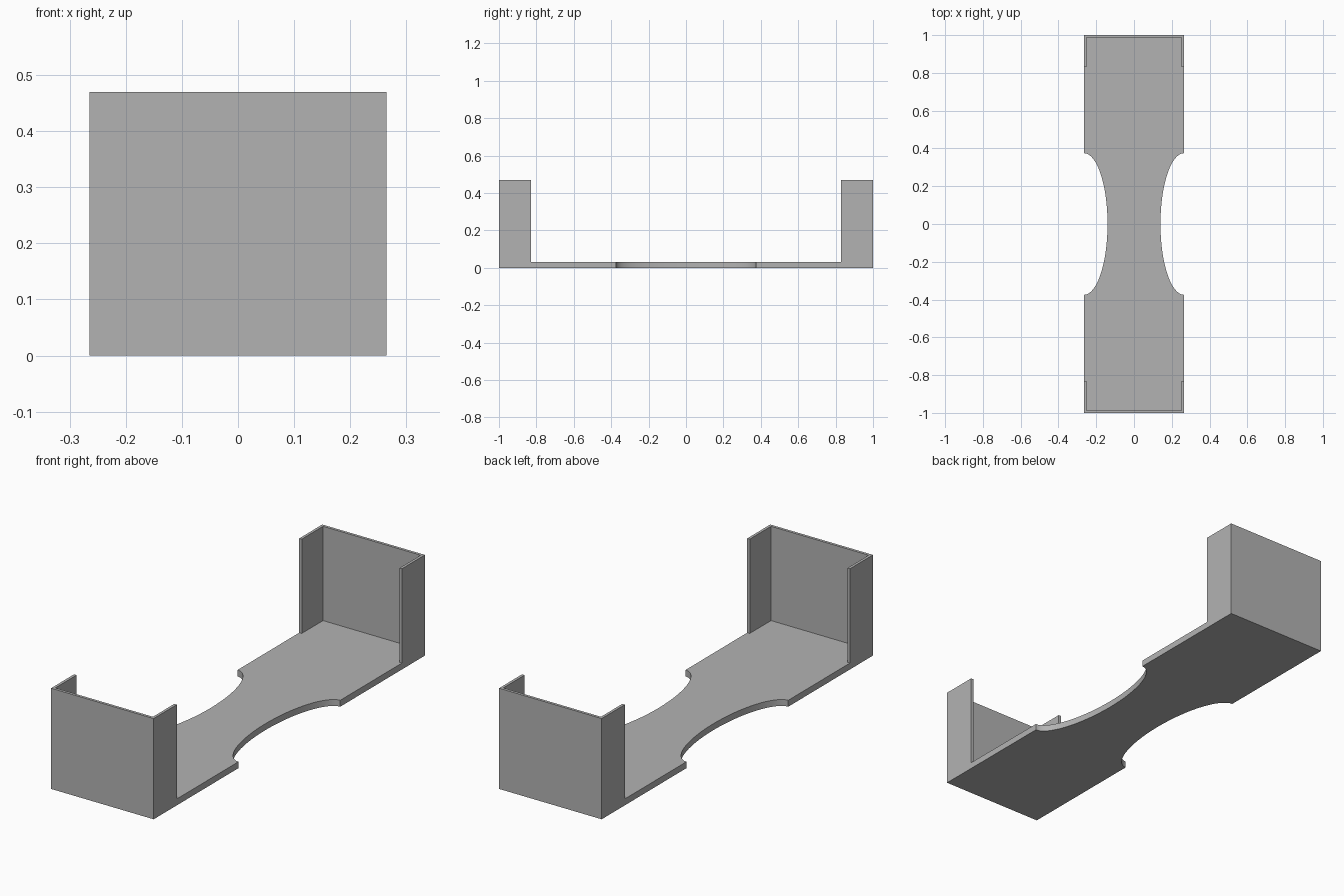
import bpy, bmesh
from math import cos, sin, pi

cube = bpy.data.objects.get("Cube")
if cube:
    bpy.data.objects.remove(cube, do_unlink=True)

HALF_W, HALF_L = 0.265, 1.0
FLOOR, TOP = 0.03, 0.47
WALL, RETURN = 0.013, 0.17
NOTCH_X, NOTCH_Y, STEPS = 0.125, 0.375, 32

grey = bpy.data.materials.new("plain_grey")
grey.use_nodes = True
colour = (0.45, 0.45, 0.45, 1)
grey.diffuse_color = colour
grey.node_tree.nodes["Principled BSDF"].inputs["Base Color"].default_value = colour


def extrude_profile(name, points, z0, z1):
    """Flat outline in x, y raised from z0 to z1."""
    bm = bmesh.new()
    face = bm.faces.new([bm.verts.new((x, y, z0)) for x, y in points])
    raised = bmesh.ops.extrude_face_region(bm, geom=[face], use_keep_orig=True)
    verts = [v for v in raised["geom"] if isinstance(v, bmesh.types.BMVert)]
    bmesh.ops.translate(bm, verts=verts, vec=(0, 0, z1 - z0))
    bmesh.ops.recalc_face_normals(bm, faces=bm.faces)
    mesh = bpy.data.meshes.new(name)
    bm.to_mesh(mesh)
    bm.free()
    mesh.materials.append(grey)
    obj = bpy.data.objects.new(name, mesh)
    bpy.context.collection.objects.link(obj)
    return obj


# Base plate with an elliptical notch in each long side
right_notch = [(HALF_W - NOTCH_X * sin(pi * i / STEPS), -NOTCH_Y * cos(pi * i / STEPS))
               for i in range(STEPS + 1)]
half = [(HALF_W, -HALF_L)] + right_notch + [(HALF_W, HALF_L)]
base = extrude_profile("base_plate", half + [(-x, -y) for x, y in half], 0, FLOOR)

# Smooth the notches, keeping the plate edges sharp
bpy.ops.object.select_all(action="DESELECT")
base.select_set(True)
bpy.context.view_layer.objects.active = base
bpy.ops.object.shade_smooth_by_angle(angle=pi / 6)

# U-shaped end walls with short side returns
inner, tip = HALF_W - WALL, HALF_L - RETURN
side = [(HALF_W, tip), (HALF_W, HALF_L)]
inside = [(inner, HALF_L - WALL), (inner, tip)]
outline = side + [(-x, y) for x, y in reversed(side + inside)] + inside
for name, s in (("front_wall", -1), ("back_wall", 1)):
    # Trace the outer side, the far side and the inner face in order
    loop = [(HALF_W, tip), (HALF_W, HALF_L), (-HALF_W, HALF_L), (-HALF_W, tip),
            (-inner, tip), (-inner, HALF_L - WALL)] + inside
    extrude_profile(name, [(x, y * s) for x, y in loop], FLOOR, TOP)
